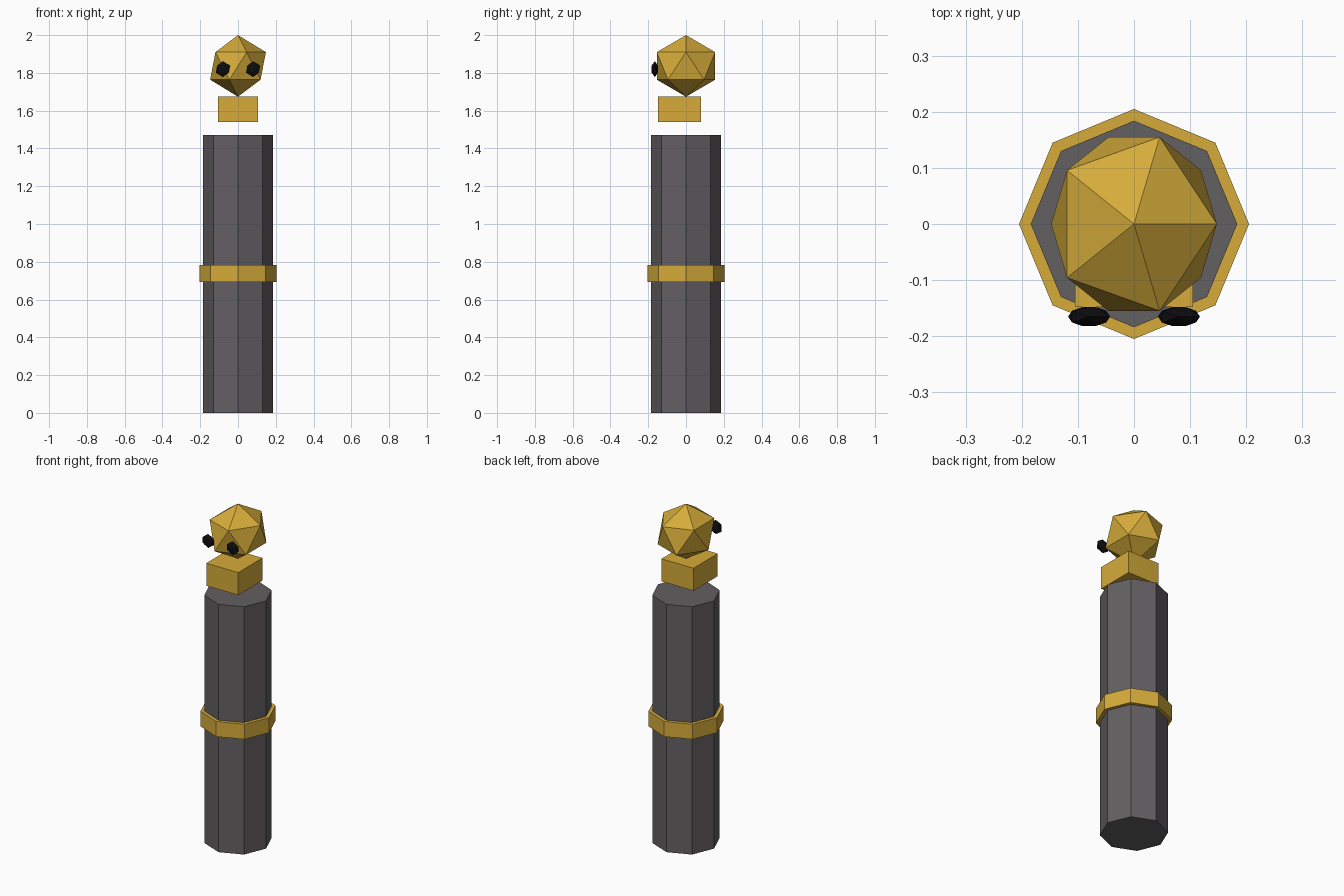
import bpy

if "Cube" in bpy.data.objects:
    bpy.data.objects.remove(bpy.data.objects["Cube"])


def material(name, rgb):
    mat = bpy.data.materials.new(name)
    mat.diffuse_color = (*rgb, 1)
    mat.use_nodes = True
    mat.node_tree.nodes["Principled BSDF"].inputs["Base Color"].default_value = mat.diffuse_color
    return mat


gold = material("gold", (0.67, 0.41, 0.042))
charcoal = material("charcoal", (0.125, 0.115, 0.122))
black = material("black", (0.004, 0.004, 0.005))


def finish(name, mat):
    obj = bpy.context.object
    obj.name = name
    obj.data.materials.append(mat)
    return obj


def prism(name, radius, z0, z1, mat):
    # octagonal prism with corners on the x and y axes
    bpy.ops.mesh.primitive_cylinder_add(vertices=8, radius=radius, depth=z1 - z0,
                                        location=(0, 0, (z0 + z1) / 2))
    return finish(name, mat)


def gem(name, centre, radii, mat):
    # stretched icosahedron
    bpy.ops.mesh.primitive_ico_sphere_add(subdivisions=1, radius=1, location=centre)
    bpy.context.object.scale = radii
    return finish(name, mat)


# Post and its belt
prism("body", 0.184, 0, 1.472, charcoal)
prism("belt", 0.205, 0.694, 0.784, gold)

# Floating neck block, set slightly forward
bpy.ops.mesh.primitive_cube_add(size=1, location=(0, -0.034, 1.608))
bpy.context.object.scale = (0.21, 0.228, 0.134)
finish("neck_block", gold)

# Head and eyes
gem("head", (0, 0, 1.837), (0.165, 0.182, 0.163), gold)
for side, x in (("left", -0.08), ("right", 0.08)):
    gem(side + "_eye", (x, -0.165, 1.82), (0.042, 0.02, 0.042), black)
